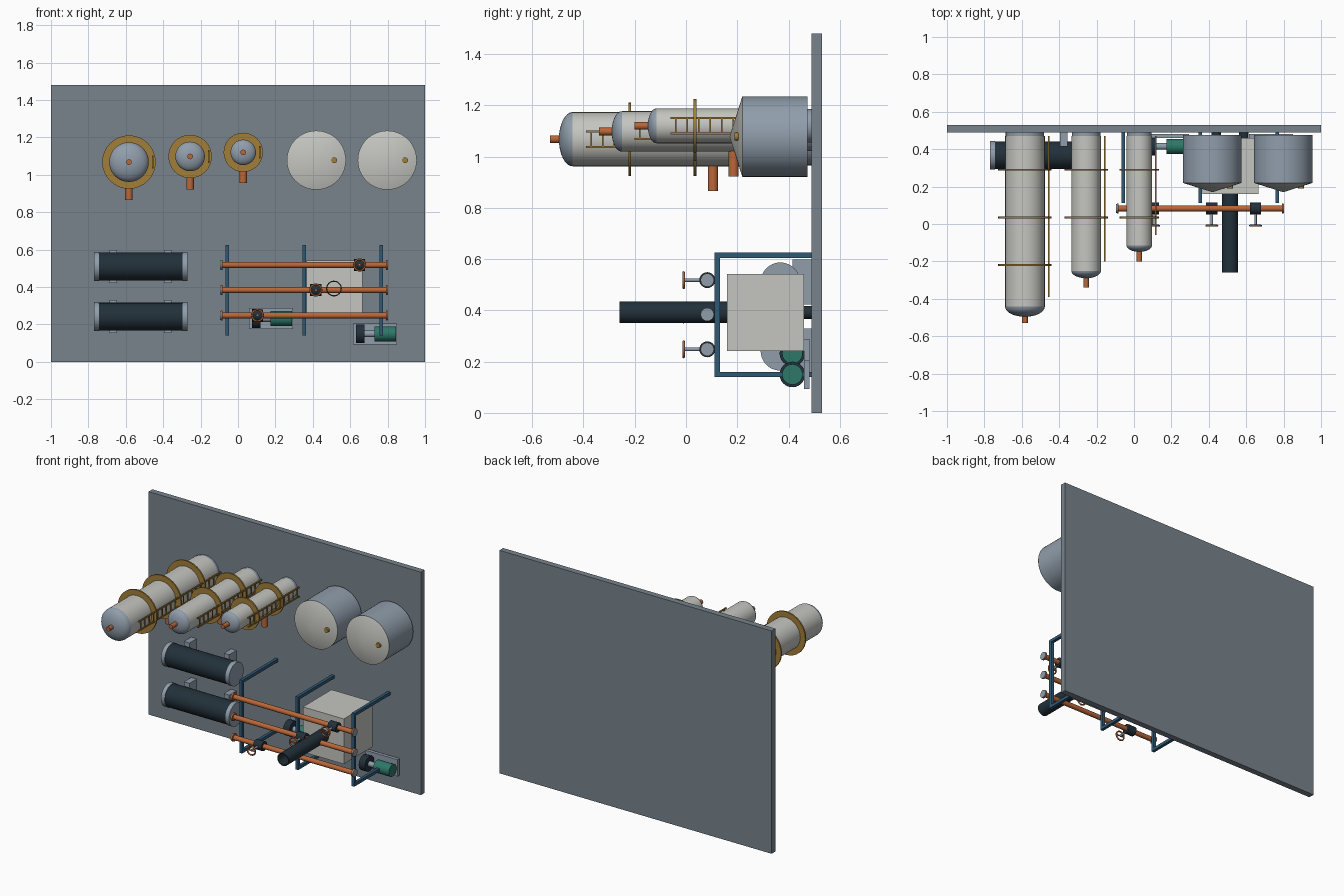
import bpy, bmesh, math
from mathutils import Vector

if "Cube" in bpy.data.objects:
    bpy.data.objects.remove(bpy.data.objects["Cube"])

GROUND = 0.49  # y of the base surface; equipment rises toward -y


def material(name, rgb):
    m = bpy.data.materials.new(name)
    m.diffuse_color = (*rgb, 1)
    m.use_nodes = True
    m.node_tree.nodes["Principled BSDF"].inputs["Base Color"].default_value = m.diffuse_color
    return m


SLAB = material("slab grey", (0.19, 0.23, 0.265))
STEEL = material("blue steel", (0.28, 0.34, 0.41))
LIGHT = material("light grey", (0.56, 0.56, 0.53))
COPPER = material("copper", (0.49, 0.135, 0.04))
GOLD = material("gold", (0.36, 0.21, 0.04))
DARK = material("dark", (0.016, 0.03, 0.042))
BLUE = material("frame blue", (0.03, 0.10, 0.18))
GREEN = material("motor green", (0.026, 0.19, 0.14))

AXES = {"up": Vector((0, -1, 0)), "x": Vector((1, 0, 0)), "down": Vector((0, 0, -1))}


def finish(name, bm, mat, smooth=False):
    bmesh.ops.recalc_face_normals(bm, faces=bm.faces)
    me = bpy.data.meshes.new(name)
    bm.to_mesh(me)
    bm.free()
    me.materials.append(mat)
    ob = bpy.data.objects.new(name, me)
    bpy.context.collection.objects.link(ob)
    if smooth:
        bpy.ops.object.select_all(action='DESELECT')
        ob.select_set(True)
        bpy.context.view_layer.objects.active = ob
        bpy.ops.object.shade_smooth_by_angle(angle=math.radians(35))
    return ob


def box(name, x, y, z, mat):
    """Box from (min, max) pairs."""
    bm = bmesh.new()
    bmesh.ops.create_cube(bm, size=1)
    for v in bm.verts:
        for i, (a, b) in enumerate((x, y, z)):
            v.co[i] = (a + b) / 2 + v.co[i] * (b - a)
    return finish(name, bm, mat)


def lathe(name, profile, origin, axis, mat, segs=32, ring=False):
    """Revolve (radius, distance) points round an axis; ring closes the profile."""
    d = AXES[axis]
    u = d.orthogonal().normalized()
    w = d.cross(u)
    pts = list(profile)
    pts = pts + pts[:1] if ring else [(0, pts[0][1])] + pts + [(0, pts[-1][1])]
    bm = bmesh.new()
    rows = []
    for r, t in pts:
        rows.append([bm.verts.new(Vector(origin) + d * t + r * (
            u * math.cos(2 * math.pi * i / segs) + w * math.sin(2 * math.pi * i / segs)))
            for i in range(segs)])
    for a, b in zip(rows, rows[1:]):
        for i in range(segs):
            j = (i + 1) % segs
            bm.faces.new((a[i], a[j], b[j], b[i]))
    bmesh.ops.remove_doubles(bm, verts=bm.verts, dist=1e-5)
    return finish(name, bm, mat, True)


def rod(name, origin, axis, r, length, mat, segs=24):
    return lathe(name, [(r, 0), (r, length)], origin, axis, mat, segs)


# Base slab
box("base_slab", (-1, 1), (GROUND, 0.53), (0, 1.48), SLAB)


# Columns with domes, nozzles, ring platforms and ladders
def column(x, z, r, ring_r, shoulder, dome, tip, nozzle_len, ladder_top, platforms):
    rod("column_skirt", (x, GROUND, z), "up", r * 0.97, 0.025, STEEL, 32)
    rod("column_shell", (x, 0.47, z), "up", r, 0.47 - shoulder, LIGHT, 32)
    arc = [(r * math.cos(a), dome * math.sin(a)) for a in [i * math.pi / 16 for i in range(8)]]
    lathe("column_dome", arc + [(0, dome)], (x, shoulder, z), "up", STEEL)
    top = shoulder - dome
    rod("top_nozzle", (x, top + 0.01, z), "up", 0.015, top + 0.01 - tip, COPPER, 16)
    y = GROUND - 0.39 * (GROUND - top)
    rod("side_nozzle", (x, y, z - r * 0.9), "down", 0.02, nozzle_len + r * 0.1, COPPER, 16)
    for py in platforms:
        lathe("platform", [(r - 0.005, -0.005), (ring_r, -0.005), (ring_r, 0.005),
                           (r - 0.005, 0.005)], (x, py, z), "up", GOLD, ring=True)
    lx = x + r + 0.021
    for s in (-1, 1):
        box("ladder_rail", (lx - 0.004, lx + 0.004), (ladder_top, 0.47),
            (z + s * 0.03 - 0.004, z + s * 0.03 + 0.004), GOLD)
    y = ladder_top + 0.02
    while y < 0.46:
        box("ladder_rung", (lx - 0.003, lx + 0.003), (y - 0.003, y + 0.003),
            (z - 0.03, z + 0.03), GOLD)
        y += 0.045


column(-0.583, 1.068, 0.106, 0.143, -0.442, 0.054, -0.53, 0.097, -0.39, (0.29, 0.035, -0.22))
column(-0.256, 1.098, 0.079, 0.116, -0.25, 0.04, -0.34, 0.097, -0.20, (0.29, 0.035))
column(0.028, 1.12, 0.068, 0.105, -0.115, 0.034, -0.20, 0.095, -0.06, (0.29, 0.035))

# Storage tanks with conical roofs and roof hatches
for x in (0.419, 0.798):
    rod("tank_wall", (x, 0.475, 1.078), "up", 0.157, 0.255, STEEL, 48)
    lathe("tank_roof", [(0.158, 0), (0, 0.05)], (x, 0.22, 1.078), "up", LIGHT, 48)
    rod("roof_hatch", (x + 0.095, 0.22, 1.078), "up", 0.016, 0.03, GOLD, 16)

# Heat exchangers with end flanges and saddles
for z in (0.51, 0.242):
    rod("exchanger_shell", (-0.75, 0.368, z), "x", 0.074, 0.46, DARK, 32)
    for x in (-0.77, -0.297):
        rod("exchanger_flange", (x, 0.368, z), "x", 0.077, 0.027, STEEL, 32)
    for x in (-0.667, -0.375):
        box("exchanger_saddle", (x - 0.02, x + 0.02), (0.415, GROUND),
            (z - 0.088, z + 0.088), STEEL)

# Pipe rack frames
for x in (-0.058, 0.354, 0.766):
    span = (x - 0.01, x + 0.01)
    box("rack_beam", span, (0.112, 0.132), (0.14, 0.625), BLUE)
    for z in (0.15, 0.615):
        box("rack_post", span, (0.112, GROUND), (z - 0.01, z + 0.01), BLUE)

# Pipes with valves and handwheels
for z, vx in ((0.518, 0.65), (0.384, 0.416), (0.248, 0.104)):
    py = 0.083
    rod("pipe", (-0.09, py, z), "x", 0.016, 0.885, COPPER)
    for x, cap in ((-0.092, -0.096), (0.79, 0.799)):
        rod("pipe_flange", (x, py, z), "x", 0.026, 0.009, COPPER)
        rod("flange_face", (cap, py, z), "x", 0.025, 0.004, STEEL)
    rod("valve_body", (vx - 0.03, py, z), "x", 0.031, 0.06, DARK)
    rod("valve_stem", (vx, py - 0.025, z), "up", 0.007, 0.068, STEEL, 12)
    bpy.ops.mesh.primitive_torus_add(major_radius=0.03, minor_radius=0.005,
                                     major_segments=24, minor_segments=8,
                                     location=(vx, -0.009, z), rotation=(math.pi / 2, 0, 0))
    wheel = bpy.context.object
    wheel.name = "handwheel"
    wheel.data.materials.append(COPPER)
    bpy.ops.object.shade_smooth()
    box("wheel_spoke", (vx - 0.03, vx + 0.03), (-0.012, -0.006), (z - 0.003, z + 0.003), COPPER)

# Furnace box with open chimney and burners below
box("furnace", (0.365, 0.665), (0.16, 0.46), (0.242, 0.542), LIGHT)
lathe("chimney", [(0.036, 0), (0.042, 0), (0.042, 0.42), (0.036, 0.42)],
      (0.513, 0.16, 0.392), "up", DARK, ring=True)
for x in (0.44, 0.587):
    rod("burner", (x, GROUND, 0.392), "up", 0.025, 0.03, DARK)

# Pumps with motors on base plates
for x, z in ((0.06, 0.232), (0.616, 0.15)):
    box("pump_base", (x, x + 0.234), (0.46, 0.482), (z - 0.056, z + 0.056), STEEL)
    rod("pump_casing", (x + 0.015, 0.415, z), "x", 0.05, 0.045, DARK)
    rod("pump_shaft", (x + 0.06, 0.415, z), "x", 0.018, 0.055, STEEL, 16)
    rod("pump_motor", (x + 0.114, 0.415, z), "x", 0.04, 0.115, GREEN)
